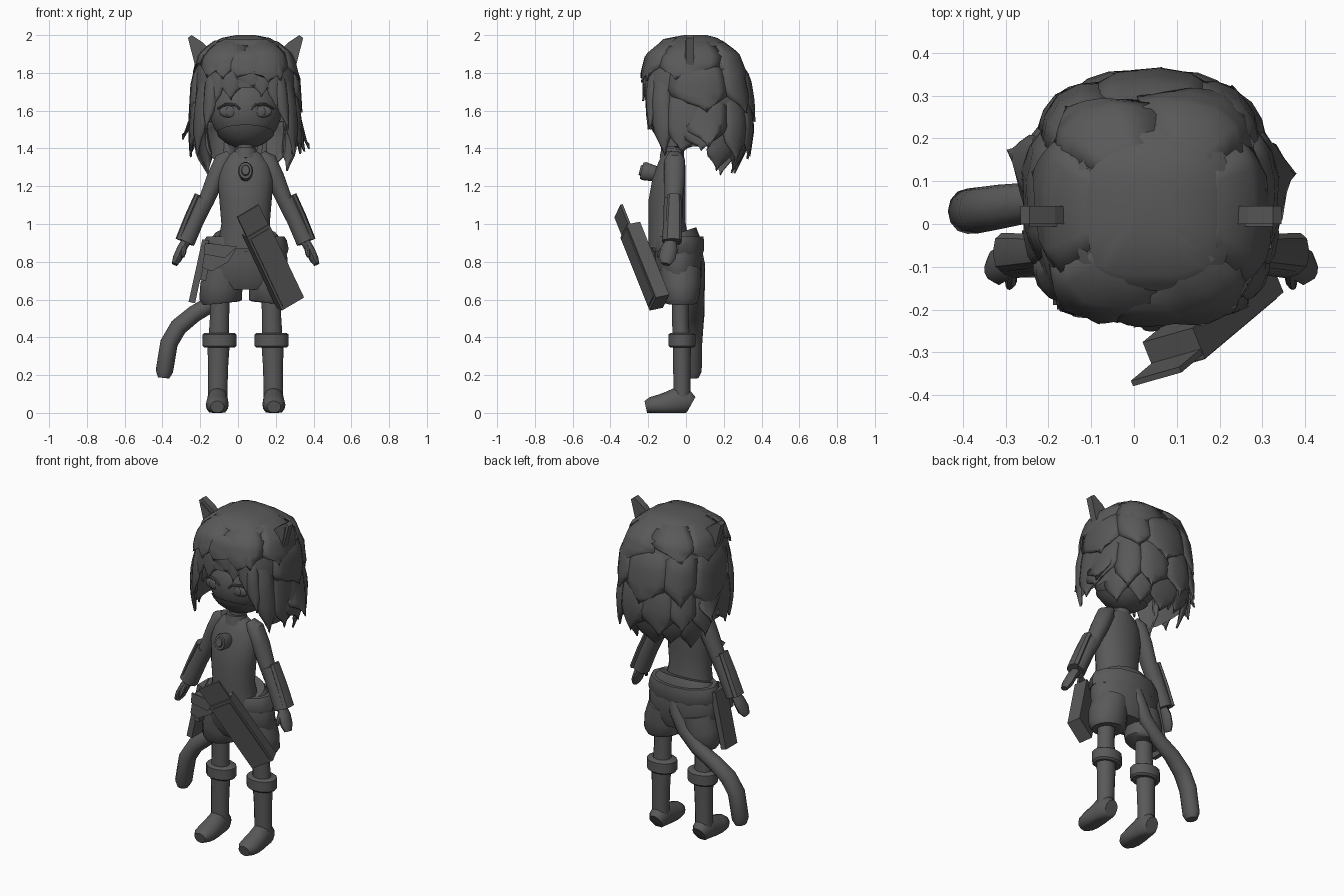
import bpy, bmesh, math, random
from mathutils import Vector, Matrix

if "Cube" in bpy.data.objects:
    bpy.data.objects.remove(bpy.data.objects["Cube"])

random.seed(4)
CX = 0.04  # body centre line
grey = bpy.data.materials.new("dark grey")
grey.diffuse_color = (0.1, 0.1, 0.1, 1)
grey.use_nodes = True
grey.node_tree.nodes["Principled BSDF"].inputs["Base Color"].default_value = grey.diffuse_color


def finish(name, bm, smooth=40, thick=0):
    bmesh.ops.recalc_face_normals(bm, faces=bm.faces)
    me = bpy.data.meshes.new(name)
    bm.to_mesh(me)
    bm.free()
    ob = bpy.data.objects.new(name, me)
    bpy.context.collection.objects.link(ob)
    me.materials.append(grey)
    bpy.ops.object.select_all(action='DESELECT')
    ob.select_set(True)
    bpy.context.view_layer.objects.active = ob
    if smooth:
        bpy.ops.object.shade_smooth_by_angle(angle=math.radians(smooth))
    if thick:
        mod = ob.modifiers.new("thickness", 'SOLIDIFY')
        mod.thickness, mod.offset = thick, -1
    return ob


def sweep(name, rings, ref=(1, 0, 0), n=14, smooth=40, floor=0.0):
    """Elliptical rings (x, y, z, r_ref, r_other) skinned along their path."""
    bm = bmesh.new()
    pts = [Vector(r[:3]) for r in rings]
    loops = []
    for i, r in enumerate(rings):
        t = (pts[min(i + 1, len(pts) - 1)] - pts[max(i - 1, 0)]).normalized()
        u = Vector(ref)
        u = (u - t * t.dot(u)).normalized()
        v = t.cross(u)
        loops.append([bm.verts.new(pts[i] + u * r[3] * math.cos(a) + v * r[4] * math.sin(a))
                      for a in (2 * math.pi * k / n for k in range(n))])
    for a, b in zip(loops, loops[1:]):
        for k in range(n):
            bm.faces.new((a[k], a[(k + 1) % n], b[(k + 1) % n], b[k]))
    bm.faces.new(loops[0])
    bm.faces.new(loops[-1])
    for vert in bm.verts:
        vert.co.z = max(floor, vert.co.z)
    return finish(name, bm, smooth)


def ball(name, co, r, cut=None):
    bm = bmesh.new()
    bmesh.ops.create_uvsphere(bm, u_segments=20, v_segments=12, radius=1)
    bmesh.ops.transform(bm, matrix=Matrix.Translation(co) @ Matrix.Diagonal((*r, 1)), verts=bm.verts)
    if cut:
        bmesh.ops.bisect_plane(bm, geom=bm.verts[:] + bm.edges[:] + bm.faces[:], plane_co=cut[0],
                               plane_no=cut[1], clear_outer=True)
    return finish(name, bm)


def box(name, co, size, axes=None):
    bm = bmesh.new()
    bmesh.ops.create_cube(bm, size=1)
    rot = Matrix([Vector(a).normalized() for a in axes]).transposed().to_4x4() if axes else Matrix()
    bmesh.ops.transform(bm, matrix=Matrix.Translation(co) @ rot @ Matrix.Diagonal((*size, 1)), verts=bm.verts)
    return finish(name, bm, 0)


def prism(name, outline, y0, y1):
    bm = bmesh.new()
    f = bm.faces.new([bm.verts.new((x, y0, z)) for x, z in outline])
    new = bmesh.ops.extrude_face_region(bm, geom=[f])["geom"]
    bmesh.ops.translate(bm, vec=(0, y1 - y0, 0), verts=[v for v in new if isinstance(v, bmesh.types.BMVert)])
    return finish(name, bm, 0)


# Torso, neck and collar
sweep("torso", [(CX, -.09, .88, .15, .11), (CX, -.1, 1.0, .128, .1), (CX, -.1, 1.12, .138, .1),
                (CX, -.09, 1.23, .148, .09), (CX, -.075, 1.31, .135, .075), (CX, -.068, 1.36, .1, .06),
                (CX, -.065, 1.385, .06, .05)], n=18)
sweep("neck", [(CX, -.065, 1.35, .045, .045), (CX, -.06, 1.5, .045, .045)])
sweep("collar", [(CX, -.075, 1.345, .07, .065), (CX, -.07, 1.4, .055, .06)], n=12)

# Pendant: tilted oval stone in a rim
sweep("pendant_rim", [(CX, -.16, 1.265, .034, .042), (CX, -.222, 1.28, .04, .05), (CX, -.235, 1.283, .034, .044)])
sweep("pendant_stone", [(CX, -.225, 1.281, .026, .034), (CX, -.245, 1.286, .02, .026)])

# Shorts and belt
sweep("shorts_hips", [(CX, -.03, .66, .17, .09), (CX, -.035, .72, .222, .118), (CX, -.04, .82, .222, .127),
                      (CX, -.045, .9, .205, .125), (CX, -.06, .945, .165, .12)], n=20)
sweep("belt", [(CX, -.045, .845, .222, .132), (CX, -.043, .87, .228, .138),
               (CX, -.04, .915, .218, .136), (CX, -.04, .935, .205, .132)], n=12)

for s, side in ((-1, "right"), (1, "left")):
    def X(d):
        return CX + s * d
    # Legs with wide shorts, ankle cuffs and boots
    sweep(side + "_shorts_leg", [(X(.13), -.025, .58, .095, .082), (X(.132), -.025, .6, .113, .095),
                                 (X(.128), -.028, .67, .112, .108), (X(.11), -.03, .76, .1, .11)])
    sweep(side + "_leg", [(X(.135), -.03, .66, .052, .048), (X(.138), -.03, .5, .051, .045),
                          (X(.142), -.025, .38, .055, .047)])
    sweep(side + "_boot_cuff", [(X(.138), -.022, .345, .08, .062), (X(.138), -.022, .355, .09, .073),
                                (X(.138), -.022, .415, .09, .073), (X(.138), -.022, .423, .08, .062)])
    sweep(side + "_boot_shaft", [(X(.143), -.022, .38, .06, .05), (X(.145), -.022, .25, .053, .047),
                                 (X(.147), -.022, .12, .051, .046), (X(.147), -.022, .04, .052, .046)])
    sweep(side + "_boot_foot", [(X(.147), .028, .045, .04, .045), (X(.147), .01, .055, .052, .062),
                                (X(.148), -.05, .062, .056, .075), (X(.149), -.09, .05, .059, .064),
                                (X(.15), -.14, .042, .061, .055), (X(.15), -.185, .038, .055, .046),
                                (X(.15), -.213, .032, .036, .032)], n=16)
    # Arms, forearm guards and hands
    sweep(side + "_arm", [(X(.085), -.06, 1.372, .035, .022), (X(.115), -.06, 1.338, .055, .05),
                          (X(.155), -.06, 1.25, .056, .05), (X(.205), -.065, 1.13, .048, .043),
                          (X(.26), -.07, 1.02, .046, .042), (X(.315), -.075, .9, .04, .035)], (0, 1, 0))
    sweep(side + "_sleeve", [(X(.215), -.067, 1.13, .05, .046), (X(.265), -.07, 1.02, .05, .048),
                             (X(.318), -.075, .905, .052, .052)], (0, 1, 0), 10)
    sweep(side + "_arm_guard", [(X(.25), -.062, 1.155, .036, .02), (X(.3), -.064, 1.04, .042, .022),
                                (X(.35), -.067, .915, .046, .022)], (0, 1, 0), 8, 30)
    sweep(side + "_hand", [(X(.31), -.078, .915, .028, .026), (X(.338), -.088, .87, .043, .026),
                           (X(.36), -.1, .82, .044, .026), (X(.376), -.108, .787, .025, .016)], (0, 1, 0), 10)
    sweep(side + "_thumb", [(X(.325), -.11, .885, .014, .014), (X(.328), -.135, .85, .014, .014),
                            (X(.332), -.147, .825, .008, .008)], (0, 1, 0), 8)
    # Pointed ears with an inner plate
    prism(side + "_ear", [(X(d), z) for d, z in ((.305, 1.985), (.285, 2.0), (.225, 1.96), (.165, 1.9),
                                                 (.18, 1.84), (.265, 1.83))], .0, .042)
    prism(side + "_ear_inner", [(X(d), z) for d, z in ((.285, 1.975), (.2, 1.91), (.26, 1.85))], -.006, .001)
    # Eyes: eyeball, iris and lid
    ball(side + "_eye", (X(.085), -.168, 1.595), (.055, .016, .032))
    ball(side + "_iris", (X(.08), -.18, 1.595), (.026, .009, .028))
    sweep(side + "_eyelid", [(X(.03), -.194, 1.608, .005, .005), (X(.055), -.19, 1.632, .008, .007),
                             (X(.105), -.176, 1.634, .008, .007), (X(.148), -.148, 1.61, .006, .005)], (0, 1, 0), 8)

# Head with a close mask over the lower face
ball("head", (CX, -.025, 1.6), (.19, .172, .195))
ball("face_mask", (CX, -.025, 1.6), (.197, .181, .202), ((CX, -.2, 1.53), (0, .35, 1)))

# Tail hanging to one side
sweep("tail", [(CX, .05, .86, .035, .035), (.02, .066, .78, .036, .04), (-.03, .064, .68, .036, .042),
               (-.12, .06, .59, .038, .044), (-.23, .052, .525, .046, .045), (-.315, .04, .455, .052, .047),
               (-.365, .032, .37, .054, .047), (-.39, .03, .22, .053, .046), (-.394, .03, .185, .036, .03)],
      (0, 1, 0), 12)

# Slanted case with a raised back plate, carried in front
W, A = Vector((.87, .27, .4)).normalized(), Vector((.404, .34, -.85)).normalized()
N = A.cross(W).normalized()
W = N.cross(A)
mid = Vector((.185, -.218, .777))
box("case", mid, (.14, .078, .455), (W, N, A))
box("case_lid", mid + N * .041, (.115, .008, .42), (W, N, A))
box("case_back_plate", mid - A * .285 + N * .022, (.135, .014, .13), (W, N, A))

# Hip scabbard and front pouch
box("hip_plate", (-.208, -.07, .75), (.035, .11, .34), ((1, 0, -.22), (0, 1, 0), (.22, 0, 1)))
box("hip_strap", (-.165, -.09, .8), (.03, .1, .2), ((1, 0, -.2), (0, 1, 0), (.2, 0, 1)))
prism("front_pouch", [(-.17, .89), (-.01, .87), (-.05, .8), (-.14, .75), (-.19, .77)], -.19, -.12)
prism("front_pouch_flap", [(-.175, .9), (-.005, .88), (-.07, .82), (-.18, .84)], -.2, -.19)

# Hair volume: z, half width, reach to the front, reach to the back
HAIR = [(2.0, .05, .06, .06), (1.98, .155, .17, .135), (1.9, .235, .25, .225), (1.8, .265, .275, .265),
        (1.65, .275, .28, .29), (1.5, .285, .275, .295), (1.38, .275, .26, .265), (1.26, .24, .24, .21)]


def hair_point(az, z, off=0):
    z = min(z, 2.0)
    for p, q in zip(HAIR, HAIR[1:]):
        if z >= q[0]:
            break
    k = (p[0] - z) / (p[0] - q[0])
    hx, yf, yb = (p[i] + (q[i] - p[i]) * k + off for i in (1, 2, 3))
    s, c = math.sin(az), math.cos(az)
    e = .66 if c > 0 else .78
    return Vector((CX + math.copysign(abs(s) ** e, s) * hx,
                   .05 - math.copysign(abs(c) ** e, c) * (yf if c > 0 else yb), z - max(0, -off)))


# Hair cap: short over the face, long at the back
bm = bmesh.new()
seg, rows = 40, 10
grid = []
for j in range(rows + 1):
    ring = []
    for i in range(seg):
        az = 2 * math.pi * i / seg
        open_face = min(1, max(0, (math.cos(az) - .6) / .2))
        bottom = 1.41 + .31 * open_face
        ring.append(bm.verts.new(hair_point(az, 2.0 - (2.0 - bottom) * (j / rows) ** 1.6)))
    grid.append(ring)
for a, b in zip(grid, grid[1:]):
    for i in range(seg):
        bm.faces.new((a[i], a[(i + 1) % seg], b[(i + 1) % seg], b[i]))
bm.faces.new(grid[0])
finish("hair_cap", bm, 50)


def lock(name, az, half, z0, z1, off=.02, flare=0):
    """Broad, bulging, pointed lock that follows the hair volume."""
    bm = bmesh.new()
    az, half = math.radians(az), math.radians(half)
    lean = random.uniform(-.5, .5) * half
    g = []
    for j in range(9):
        v = j / 8
        w = half * (.8 + .3 * v if v < .7 else 1.01 * (1 - (v - .7) / .3) + .03)
        g.append([bm.verts.new(hair_point(az + lean * v * v + u * w, z0 + (z1 - z0) * v + .02 * u * u * v,
                                          -.008 + off * min(1, v * 3) * (1 - .6 * u * u) + flare * v ** 3))
                  for u in (-1, -.5, 0, .5, 1)])
    for a, b in zip(g, g[1:]):
        for i in range(4):
            bm.faces.new((a[i], a[i + 1], b[i + 1], b[i]))
    finish(name, bm, 50, .01)


def jitter(x):
    return random.uniform(-x, x)


for i in range(6):  # crown
    lock("crown_lock", i * 60 + 30, 36, 1.995, 1.77 + jitter(.04), .026)
for i in range(-2, 3):  # fringe, two overlapping rows
    lock("fringe_lock", i * 13, 11, 1.9, (1.71, 1.66, 1.61)[abs(i)] + jitter(.015), .012)
for i in range(-1, 2):
    lock("upper_fringe_lock", i * 26 + 4, 17, 1.95, 1.75 + jitter(.03), .024)
for s in (-1, 1):  # broad locks framing the face
    lock("face_lock", s * 36, 11, 1.82, 1.5, .022, .004)
    lock("cheek_lock", s * 55, 17, 1.8, 1.36, .024, -.005)
    lock("temple_lock", s * 82, 17, 1.75, 1.37, .022, .01)
    lock("flared_lock", s * 100, 13, 1.7, 1.45 - .05 * (s > 0), .02, .055)
for i in range(5):  # middle layer
    lock("middle_lock", 95 + i * 42.5, 27, 1.88, 1.54 + jitter(.06), .032)
for i in range(6):  # lower layer
    lock("lower_lock", 102 + i * 31, 20, 1.7, 1.36 + jitter(.04), .024, .025)
for i in range(5):  # nape
    lock("nape_lock", 120 + i * 30, 20, 1.55, 1.28 + jitter(.02), .012, -.01)
